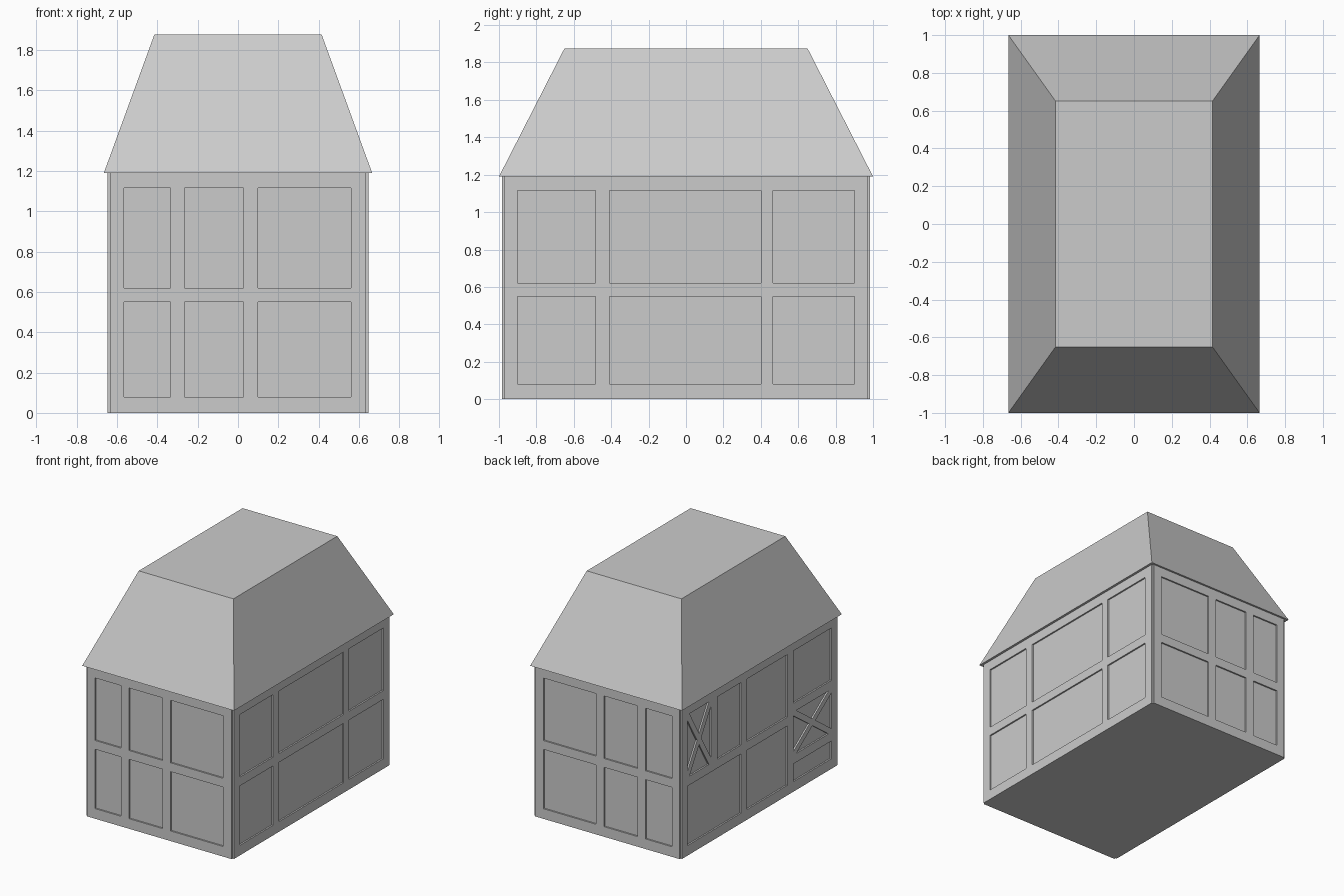
import bpy, bmesh
from math import radians
from mathutils import Matrix, Vector

if "Cube" in bpy.data.objects:
    bpy.data.objects.remove(bpy.data.objects["Cube"])

HX, HY, H = 0.634, 0.973, 1.19     # wall core half sizes and height
T = 0.012                          # frame thickness
LOW, HIGH = (0.08, 0.55), (0.62, 1.115)


def finish(bm, name, mat=None):
    bmesh.ops.recalc_face_normals(bm, faces=bm.faces)
    if mat:
        bm.transform(mat)
    me = bpy.data.meshes.new(name)
    bm.to_mesh(me)
    bm.free()
    ob = bpy.data.objects.new(name, me)
    bpy.context.collection.objects.link(ob)
    return ob


def extrude_out(bm):
    """Give flat faces in the local XZ plane thickness toward -Y."""
    res = bmesh.ops.extrude_face_region(bm, geom=bm.faces[:])
    moved = [g for g in res["geom"] if isinstance(g, bmesh.types.BMVert)]
    bmesh.ops.translate(bm, verts=moved, vec=(0, -T, 0))


def wall_matrix(angle, dist):
    return Matrix.Rotation(radians(angle), 4, 'Z') @ Matrix.Translation((0, -dist, 0))


def timber_frame(name, half, panels, angle, dist):
    """Slab with rectangular panel openings (u0, u1, v0, v1)."""
    us = sorted({-half, half, *[u for p in panels for u in p[:2]]})
    vs = sorted({0, H, *[v for p in panels for v in p[2:]]})
    bm = bmesh.new()
    for a, b in zip(us, us[1:]):
        for c, d in zip(vs, vs[1:]):
            u, v = (a + b) / 2, (c + d) / 2
            if any(p[0] < u < p[1] and p[2] < v < p[3] for p in panels):
                continue
            bm.faces.new([bm.verts.new((x, 0, z)) for x, z in ((a, c), (b, c), (b, d), (a, d))])
    bmesh.ops.remove_doubles(bm, verts=bm.verts, dist=1e-5)
    extrude_out(bm)
    return finish(bm, name, wall_matrix(angle, dist))


def cross_brace(name, panel, angle, dist, w=0.045):
    """Two crossing diagonals filling one panel opening."""
    u0, u1, v0, v1 = panel
    diag = Vector((u1 - u0, v1 - v0))
    a, b = w / 2 * diag.length / diag.y, w / 2 * diag.length / diag.x
    pts = [(u0, v0), (u0 + a, v0), (u1, v1 - b), (u1, v1), (u1 - a, v1), (u0, v0 + b)]
    for i in range(2):
        bm = bmesh.new()
        bm.faces.new([bm.verts.new(((u0 + u1 - u) if i else u, 0, v)) for u, v in pts])
        extrude_out(bm)
        finish(bm, f"{name}_{i + 1}", wall_matrix(angle, dist))


def tapered_box(name, bottom, top):
    """Closed box from half sizes and height (x, y, z) at bottom and top."""
    bm = bmesh.new()
    bmesh.ops.create_cube(bm, size=2)
    for v in bm.verts:
        x, y, z = top if v.co.z > 0 else bottom
        v.co = (v.co.x * x, v.co.y * y, z)
    return finish(bm, name)


# Plaster core and hipped roof with flat top
tapered_box("wall_core", (HX, HY, 0), (HX, HY, H))
tapered_box("roof", (0.665, 1.0, H), (0.415, 0.65, 1.875))

# Front and back frames (back mirrors the front)
cols = [(-0.565, -0.335), (-0.265, 0.027), (0.10, 0.56)]
front = [(*c, *r) for c in cols for r in (LOW, HIGH)]
back = [(-b, -a, c, d) for a, b, c, d in front]
timber_frame("front_frame", HX, front, 0, HY)
timber_frame("back_frame", HX, back, 180, HY)

# Right frame
cols = [(-0.90, -0.485), (-0.41, 0.40), (0.465, 0.90)]
timber_frame("right_frame", HY, [(*c, *r) for c in cols for r in (LOW, HIGH)], 90, HX)

# Left frame with two crossed bays
tall_cross = (-0.905, -0.61, *HIGH)
wide_cross = (0.42, 0.90, 0.29, 0.63)
left = [tall_cross, wide_cross,
        (-0.53, -0.235, *HIGH), (-0.905, -0.235, *LOW),
        (-0.16, 0.345, *LOW), (-0.16, 0.345, *HIGH),
        (0.42, 0.90, 0.08, 0.22), (0.42, 0.90, 0.70, 1.115)]
timber_frame("left_frame", HY, left, -90, HX)
cross_brace("tall_brace", tall_cross, -90, HX)
cross_brace("wide_brace", wide_cross, -90, HX)
